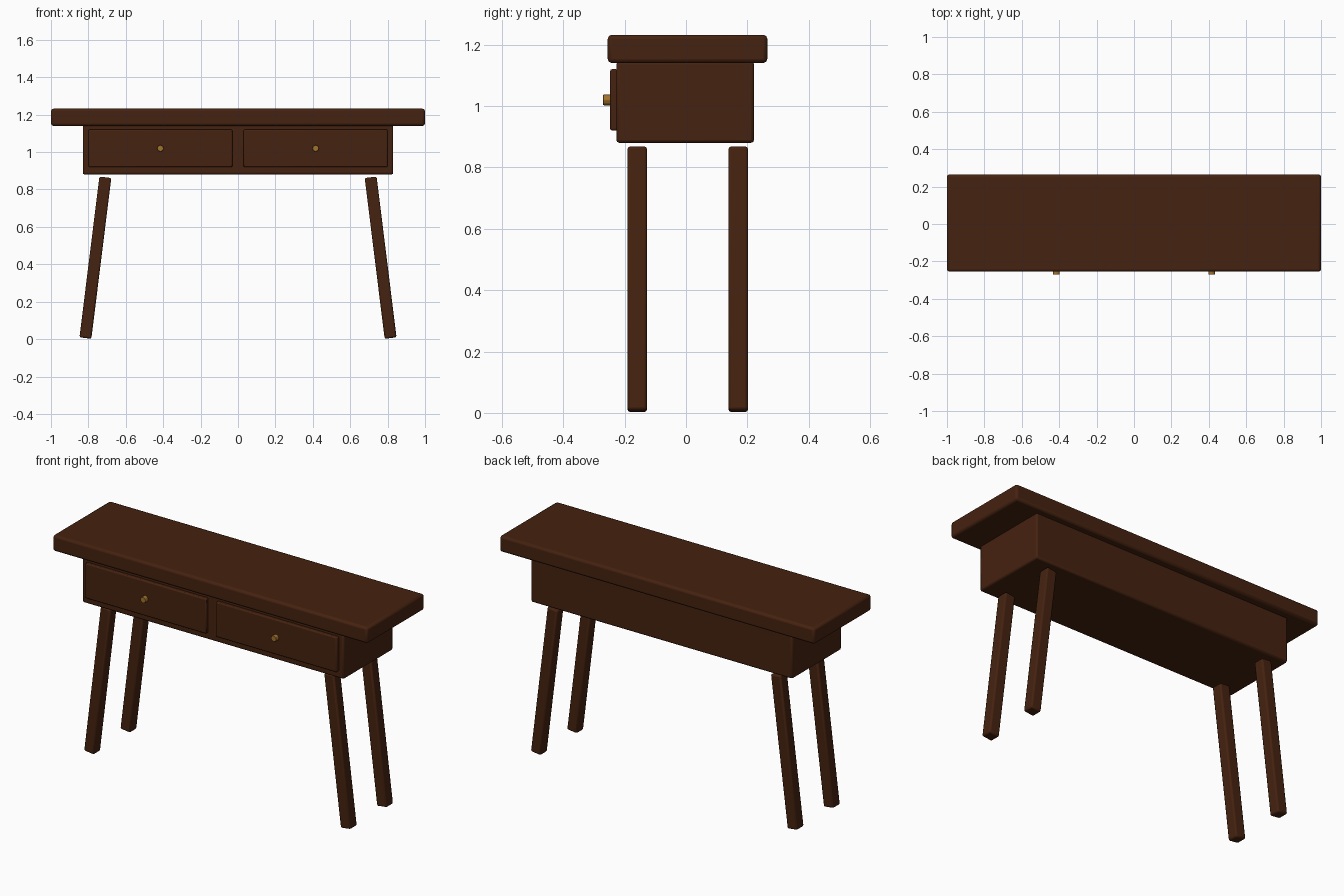
import bpy
import math
from mathutils import Matrix, Vector

cube = bpy.data.objects.get("Cube")
if cube:
    bpy.data.objects.remove(cube, do_unlink=True)


def make_material(name, rgb):
    mat = bpy.data.materials.new(name)
    mat.use_nodes = True
    color = (*rgb, 1.0)
    mat.diffuse_color = color
    mat.node_tree.nodes["Principled BSDF"].inputs["Base Color"].default_value = color
    return mat


wood = make_material("dark brown wood", (0.06, 0.016, 0.005))
brass = make_material("aged brass", (0.36, 0.17, 0.025))


def finish(obj, name, mat, bevel):
    """Name, colour, soften the edges and shade."""
    obj.name = name
    obj.data.materials.append(mat)
    mod = obj.modifiers.new("soft edges", 'BEVEL')
    mod.width = bevel
    mod.segments = 2
    bpy.ops.object.shade_smooth_by_angle(angle=math.radians(35))
    return obj


def box(name, low, high, bevel):
    """Bevelled box between two opposite corners."""
    low, high = Vector(low), Vector(high)
    bpy.ops.mesh.primitive_cube_add(size=1, location=(low + high) / 2)
    obj = bpy.context.object
    obj.data.transform(Matrix.Diagonal((*(high - low), 1)))
    return finish(obj, name, wood, bevel)


# Table top and drawer case
box("table_top", (-1, -0.255, 1.14), (1, 0.265, 1.232), 0.013)
box("drawer_case", (-0.83, -0.227, 0.88), (0.83, 0.222, 1.145), 0.01)

for side, sign in (("right", -1), ("left", 1)):
    # Drawer front
    x = sorted((sign * 0.03, sign * 0.80))
    box(f"{side}_drawer_front", (x[0], -0.247, 0.92), (x[1], -0.222, 1.12), 0.006)

    # Knob
    bpy.ops.mesh.primitive_cylinder_add(
        vertices=8, radius=0.018, depth=0.03,
        location=(sign * 0.415, -0.255, 1.02),
        rotation=(math.pi / 2, 0, 0))
    finish(bpy.context.object, f"{side}_drawer_knob", brass, 0.002)

    # Splayed legs
    for end, y in (("front", -0.159), ("back", 0.17)):
        foot = Vector((sign * 0.816, y, 0.004))
        head = Vector((sign * 0.709, y, 0.867))
        half = 0.032
        leg = box(f"{side}_{end}_leg", (-half, -half, -0.433), (half, half, 0.433), 0.009)
        leg.location = (foot + head) / 2
        leg.rotation_euler.y = math.atan2(head.x - foot.x, head.z - foot.z)
